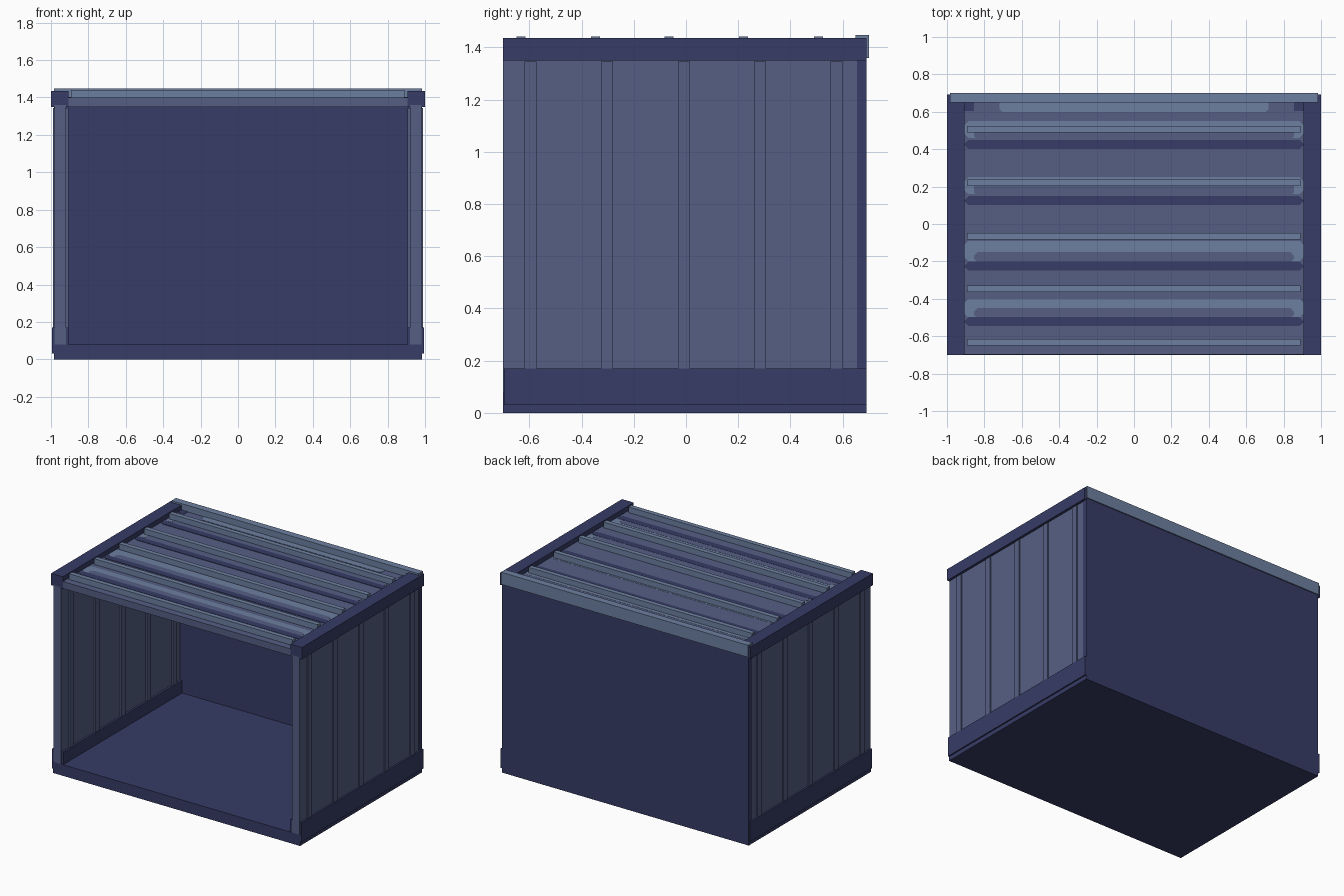
import bpy, bmesh

if "Cube" in bpy.data.objects:
    bpy.data.objects.remove(bpy.data.objects["Cube"])


def material(name, rgb):
    lin = [((c / 255 + 0.055) / 1.055) ** 2.4 for c in rgb]
    m = bpy.data.materials.new(name)
    m.diffuse_color = (*lin, 1)
    m.use_nodes = True
    m.node_tree.nodes["Principled BSDF"].inputs["Base Color"].default_value = m.diffuse_color
    return m


NAVY = material("dark navy", (0x37, 0x3C, 0x66))
SLATE = material("slate blue", (0x55, 0x5F, 0x84))
PALE = material("pale steel blue", (0x6D, 0x80, 0xA0))


def finish(bm, name, mat):
    bmesh.ops.recalc_face_normals(bm, faces=bm.faces)
    me = bpy.data.meshes.new(name)
    bm.to_mesh(me)
    bm.free()
    me.materials.append(mat)
    ob = bpy.data.objects.new(name, me)
    bpy.context.collection.objects.link(ob)
    return ob


def box(name, mat, x, y, z):
    bm = bmesh.new()
    bmesh.ops.create_cube(bm, size=1)
    for v in bm.verts:
        for i, (a, b) in enumerate((x, y, z)):
            v.co[i] = a if v.co[i] < 0 else b
    return finish(bm, name, mat)


def plate(name, mat, half, y0, y1, cut, z0, z1):
    """Thin painted plate with chamfered corners."""
    pts = [(half, y0 + cut), (half, y1 - cut), (half - cut, y1), (cut - half, y1),
           (-half, y1 - cut), (-half, y0 + cut), (cut - half, y0), (half - cut, y0)]
    bm = bmesh.new()
    f = bm.faces.new([bm.verts.new((px, py, z0)) for px, py in pts])
    r = bmesh.ops.extrude_face_region(bm, geom=[f])
    for v in r["geom"]:
        if isinstance(v, bmesh.types.BMVert):
            v.co.z = z1
    return finish(bm, name, mat)


# Floor, back wall and roof panel
box("floor", NAVY, (-0.985, 0.985), (-0.7, 0.692), (0, 0.08))
box("back_wall", NAVY, (-0.985, 0.985), (0.655, 0.692), (0.08, 1.36))
ROOF = 1.40
box("roof_panel", SLATE, (-0.91, 0.91), (-0.699, 0.66), (1.35, ROOF))
box("back_top_beam", PALE, (-0.985, 0.985), (0.65, 0.7), (1.36, 1.447))

# Side walls with ribs and rails, mirrored left and right
for side, s in (("left", -1), ("right", 1)):
    def span(a, b):
        return tuple(sorted((s * a, s * b)))
    box(side + "_wall", SLATE, span(0.92, 0.982), (-0.7, 0.67), (0.08, 1.36))
    box(side + "_bottom_rail", NAVY, span(0.905, 0.995), (-0.698, 0.691), (0.03, 0.17))
    box(side + "_top_rail", NAVY, span(0.907, 1.0), (-0.7, 0.692), (1.35, 1.435))
    for y in (-0.595, -0.303, -0.008, 0.283, 0.577):
        box(side + "_wall_rib", SLATE, span(0.907, 0.99), (y - 0.023, y + 0.023), (0.1, 1.345))

# Raised roof ribs
for y in (-0.632, -0.347, -0.065, 0.22, 0.507):
    box("roof_rib", PALE, (-0.893, 0.89), (y - 0.017, y + 0.017), (ROOF - 0.01, 1.441))

# Painted bands on the roof: pale wear with an inner slate field, dark grooves
for pale0, pale1, field0, field1 in ((0.46, 0.55, 0.45, 0.52), (0.16, 0.25, 0.15, 0.235),
                                     (-0.20, -0.09, -0.205, -0.15), (-0.50, -0.40, -0.505, -0.45)):
    plate("pale_band", PALE, 0.905, pale0, pale1, 0.02, ROOF - 0.002, ROOF + 0.001)
    plate("band_field", SLATE, 0.855, field0, field1, 0.02, ROOF - 0.002, ROOF + 0.002)
for y in (0.425, 0.125, -0.225, -0.522):
    plate("dark_groove", NAVY, 0.905, y - 0.024, y + 0.024, 0.02, ROOF - 0.002, ROOF + 0.003)
plate("back_pale_band", PALE, 0.72, 0.60, 0.66, 0.015, ROOF - 0.002, ROOF + 0.002)
for s in (-1, 1):
    box("dark_corner_patch", NAVY, tuple(sorted((s * 0.855, s * 0.907))), (0.605, 0.655),
        (ROOF - 0.002, ROOF + 0.002))
